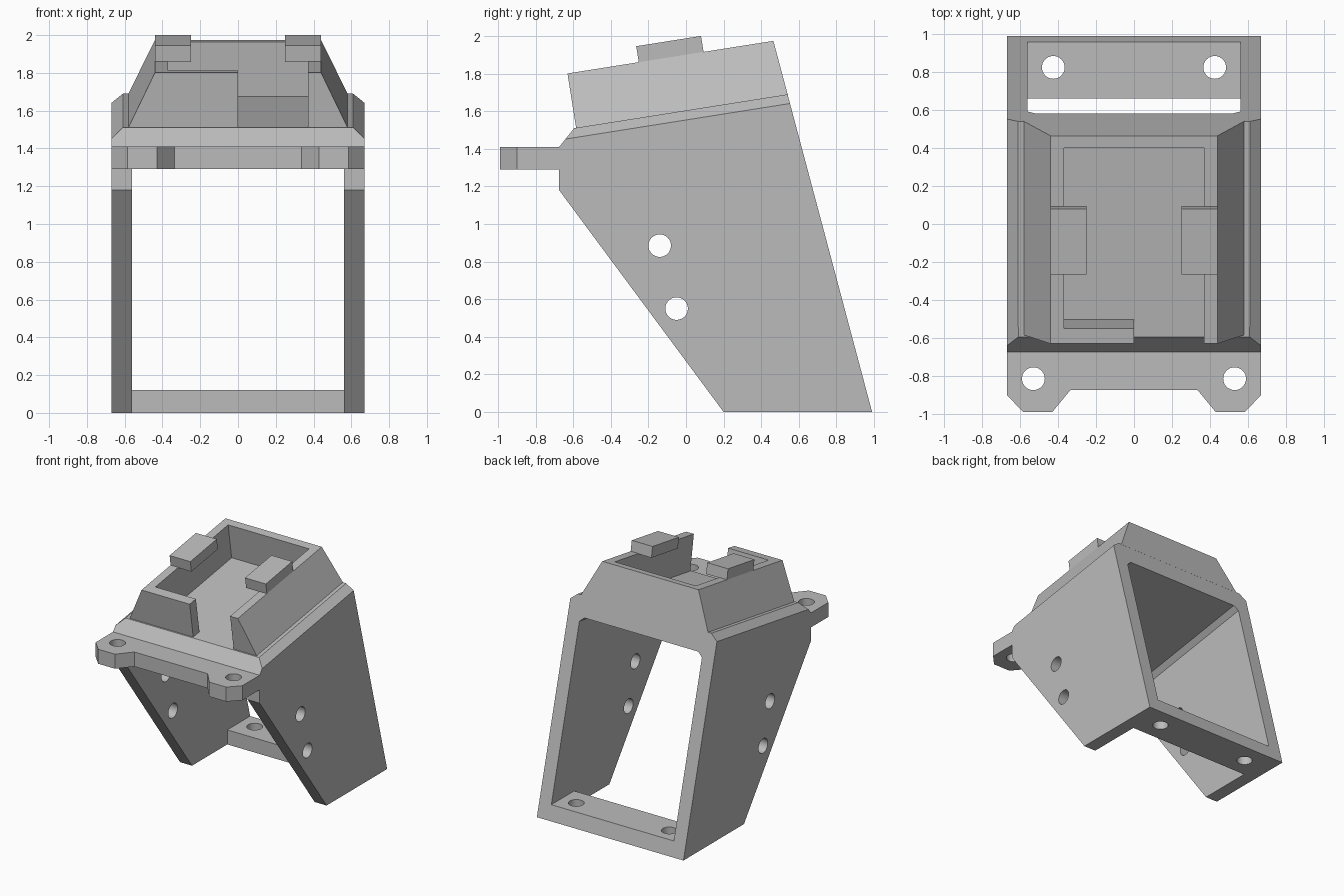
import bpy, bmesh, math
from mathutils import Vector, Matrix

cube = bpy.data.objects.get("Cube")
if cube:
    bpy.data.objects.remove(cube, do_unlink=True)

grey = bpy.data.materials.new("plain_grey")
grey.use_nodes = True
grey.diffuse_color = (0.5, 0.5, 0.5, 1)
grey.node_tree.nodes["Principled BSDF"].inputs["Base Color"].default_value = (0.5, 0.5, 0.5, 1)

# The head of the bracket leans back: v runs along its deck, w stands off it
TILT = math.radians(9)
DECK_Z = 1.604
COS, SIN = math.cos(TILT), math.sin(TILT)


def deck(v, w):
    return (v * COS - w * SIN, DECK_Z + v * SIN + w * COS)


def deck_rect(v0, v1, w0, w1):
    return [deck(v0, w0), deck(v1, w0), deck(v1, w1), deck(v0, w1)]


def finish(bm, name):
    bmesh.ops.recalc_face_normals(bm, faces=bm.faces)
    mesh = bpy.data.meshes.new(name)
    bm.to_mesh(mesh)
    bm.free()
    mesh.materials.append(grey)
    obj = bpy.data.objects.new(name, mesh)
    bpy.context.collection.objects.link(obj)
    return obj


def prism(name, base, sweep, slant=None):
    """Extrude a flat outline; slant trims both sides along the deck."""
    bm = bmesh.new()
    face = bm.faces.new([bm.verts.new(p) for p in base])
    new = bmesh.ops.extrude_face_region(bm, geom=[face])["geom"]
    bmesh.ops.translate(bm, vec=sweep, verts=[g for g in new if isinstance(g, bmesh.types.BMVert)])
    if slant:
        x0, w0, x1, w1 = slant
        for side in (-1, 1):
            lean = x0 - x1
            bmesh.ops.bisect_plane(
                bm, geom=bm.verts[:] + bm.edges[:] + bm.faces[:],
                plane_co=(side * x0, *deck(0, w0)),
                plane_no=Vector((side * (w1 - w0), -SIN * lean, COS * lean)).normalized(),
                clear_outer=True)
            bmesh.ops.holes_fill(bm, edges=bm.edges[:], sides=0)
    return finish(bm, name)


def side_prism(name, outline, x0, x1, slant=None):
    return prism(name, [(x0, y, z) for y, z in outline], (x1 - x0, 0, 0), slant)


def rod(center, axis, length):
    bm = bmesh.new()
    turn = Matrix.Rotation(math.pi / 2, 4, 'Y') if axis == 'X' else Matrix()
    bmesh.ops.create_cone(bm, cap_ends=True, segments=40, radius1=0.06, radius2=0.06,
                          depth=length, matrix=Matrix.Translation(center) @ turn)
    return finish(bm, "hole_cutter")


def cut(obj, cutters):
    for cutter in cutters:
        cutter.hide_render = True
        mod = obj.modifiers.new("cut", 'BOOLEAN')
        mod.operation = 'DIFFERENCE'
        mod.solver = 'EXACT'
        mod.object = cutter
        bpy.context.view_layer.objects.active = obj
        bpy.ops.object.modifier_apply(modifier=mod.name)
        bpy.data.objects.remove(cutter, do_unlink=True)


# Frame: two side plates, sloping roof and rear foot bar in one piece
frame = side_prism("frame", [(0.2, 0), (0.99, 0), deck(0.547, 0), (-0.595, 1.51),
                             (-0.675, 1.41), (-0.675, 1.18)],
                   -0.67, 0.67, slant=(0.67, -0.05, 0.61, 0))
tunnel = side_prism("tunnel_cutter", [(-1, -0.1), (0.66, -0.1), (0.66, 0.12), (1.2, 0.12),
                                      deck(1.2, -0.164), deck(-1, -0.164)],
                    -0.56, 0.56, slant=(0.56, -0.2, 0.52, -0.164))
cut(frame, [tunnel])
cut(frame, [rod((0, -0.14, 0.885), 'X', 2), rod((0, -0.05, 0.55), 'X', 2)])
cut(frame, [rod((s * 0.425, 0.825, 0.05), 'Z', 0.4) for s in (-1, 1)])

# Tray walls: tapered block hollowed out, with a gap in the front wall
tray = side_prism("tray_walls", [deck(-0.592, -0.004), deck(0.548, -0.004),
                                 deck(0.517, 0.293), deck(-0.592, 0.293)],
                  -0.7, 0.7, slant=(0.58, 0, 0.44, 0.293))
cut(tray, [side_prism("well_cutter", deck_rect(-0.51, 0.451, -0.2, 0.5), -0.37, 0.37),
           side_prism("gap_cutter", deck_rect(-0.8, -0.4, -0.2, 0.5), 0, 0.37)])

# Clips overhanging the tray from both side walls
for name, s in (("left_clip", 1), ("right_clip", -1)):
    side_prism(name, deck_rect(-0.208, 0.141, 0.29, 0.379), s * 0.25, s * 0.44)

# Front mounting flange with two eared corners
ear = [(0.67, -0.66), (0.67, -0.9), (0.585, -0.99), (0.43, -0.99), (0.335, -0.875)]
outline = ear + [(-x, y) for x, y in reversed(ear)]
flange = prism("front_flange", [(x, y, 1.29) for x, y in outline], (0, 0, 0.12))
cut(flange, [rod((s * 0.53, -0.815, 1.35), 'Z', 0.4) for s in (-1, 1)])

# Smooth the bores while keeping every machined edge sharp
bpy.ops.object.select_all(action='DESELECT')
for obj in (frame, flange):
    obj.select_set(True)
bpy.context.view_layer.objects.active = frame
bpy.ops.object.shade_smooth_by_angle(angle=math.radians(15))
